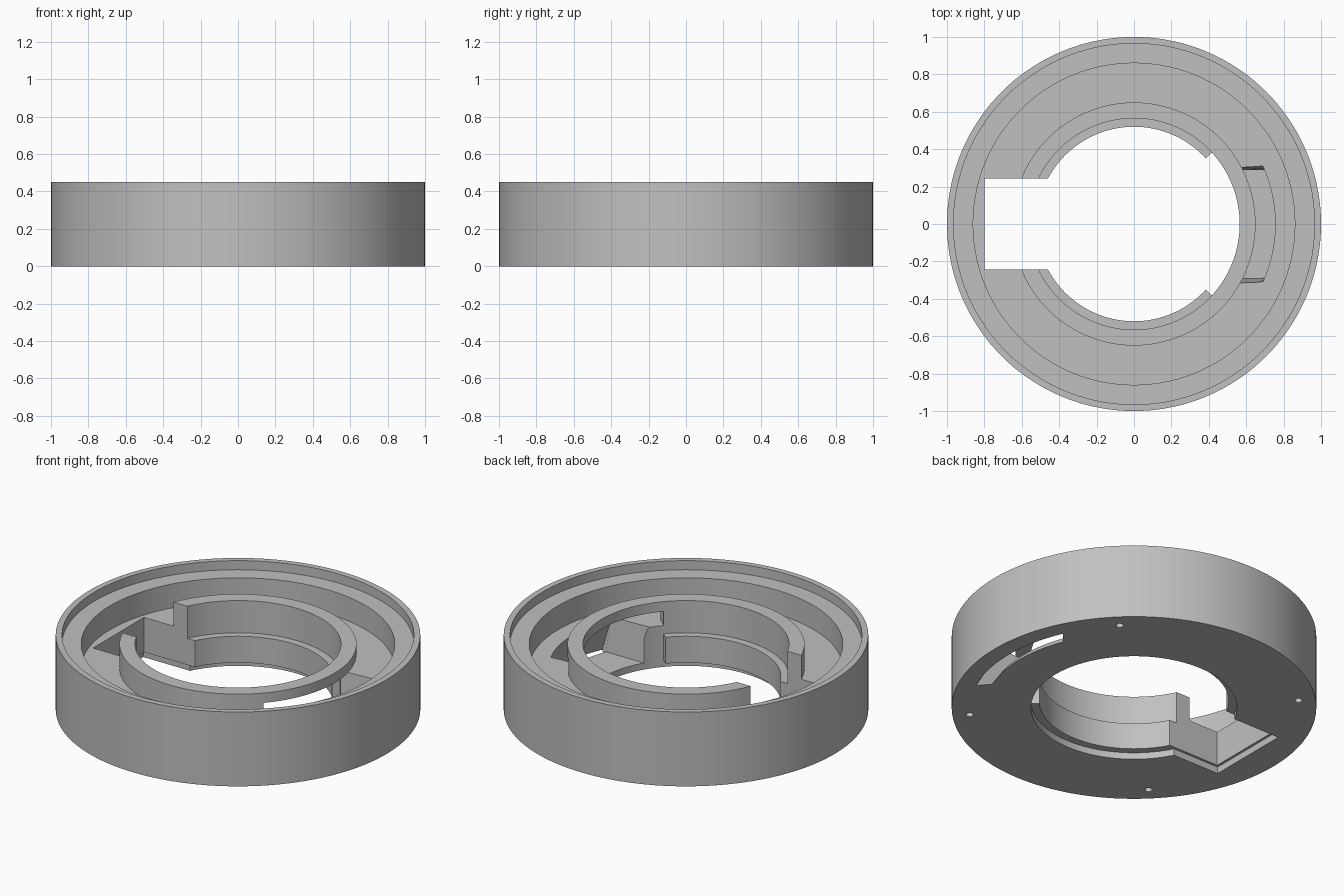
import bpy, bmesh, math

if "Cube" in bpy.data.objects:
    bpy.data.objects.remove(bpy.data.objects["Cube"])

grey = bpy.data.materials.new("grey_plastic")
grey.diffuse_color = (0.53, 0.53, 0.53, 1)
grey.use_nodes = True
grey.node_tree.nodes["Principled BSDF"].inputs["Base Color"].default_value = grey.diffuse_color


def make_object(name, bm):
    bmesh.ops.recalc_face_normals(bm, faces=bm.faces)
    mesh = bpy.data.meshes.new(name)
    bm.to_mesh(mesh)
    bm.free()
    ob = bpy.data.objects.new(name, mesh)
    bpy.context.collection.objects.link(ob)
    ob.data.materials.append(grey)
    return ob


def sweep(name, sections, closed):
    """Skin a list of equal-sized point loops; cap the ends when open."""
    bm = bmesh.new()
    rows = [[bm.verts.new(p) for p in s] for s in sections]
    n = len(rows[0])
    pairs = list(zip(rows, rows[1:])) + ([(rows[-1], rows[0])] if closed else [])
    for a, b in pairs:
        for i in range(n):
            j = (i + 1) % n
            bm.faces.new((a[i], a[j], b[j], b[i]))
    if not closed:
        bm.faces.new(rows[0])
        bm.faces.new(rows[-1])
    return make_object(name, bm)


def arc(name, profile, start, end, steps, closed=False):
    angles = [math.radians(start + (end - start) * i / steps)
              for i in range(steps if closed else steps + 1)]
    return sweep(name, [[(r * math.cos(a), r * math.sin(a), z) for r, z in profile]
                        for a in angles], closed)


def box(name, x0, x1, y, z0, z1):
    loop = [(-y, z0), (y, z0), (y, z1), (-y, z1)]
    return sweep(name, [[(x, py, z) for py, z in loop] for x in (x0, x1)], False)


# Stepped ring body: outer rim, ledge, floor, inner collar and lip
housing = arc("housing", [
    (0.565, 0), (1, 0), (1, 0.45), (0.965, 0.45), (0.965, 0.395), (0.86, 0.395),
    (0.86, 0.25), (0.65, 0.25), (0.65, 0.395), (0.565, 0.395), (0.565, 0.2),
    (0.52, 0.2), (0.52, 0.04), (0.565, 0.04)], 0, 360, 144, closed=True)

cutters = []

# Rectangular notch on the left, with a slightly wider step underneath
cutters.append(box("notch_cutter", -0.8, -0.3, 0.243, -0.2, 0.6))
cutters.append(box("notch_step_cutter", -0.815, -0.3, 0.258, -0.2, 0.04))

# Window under the collar on the right, also clearing the lip
cutters.append(arc("window_cutter", [
    (0.3, -0.1), (0.565, -0.1), (0.565, 0.25), (0.655, 0.25), (0.655, 0.335),
    (0.3, 0.335)], -42.5, 42.5, 34))

# Pocket behind the window, with a slanted slot leaving through the underside
pocket = [(0.5, 0.04, 0.29), (0.793, 0.04, 0.29), (0.82, 0, 0.31), (0.834, -0.02, 0.31),
          (0.912, -0.02, 0.37), (0.9, 0, 0.37), (0.767, 0.23, 0.29),
          (0.755, 0.25, 0.31), (0.755, 0.30, 0.31), (0.5, 0.30, 0.31), (0.5, 0.23, 0.29)]
steps = 20
cutters.append(sweep("pocket_cutter", [
    [(math.sqrt(r * r - (t * w) ** 2), t * w, z) for r, z, w in pocket]
    for t in (2 * i / steps - 1 for i in range(steps + 1))], False))

# Four screw holes in the underside
for k in range(4):
    a = math.radians(45 + 90 * k)
    cx, cy = 0.905 * math.cos(a), 0.905 * math.sin(a)
    ring = [(cx + 0.021 * math.cos(math.tau * i / 16),
             cy + 0.021 * math.sin(math.tau * i / 16)) for i in range(16)]
    cutters.append(sweep("screw_hole_cutter", [[(x, y, z) for x, y in ring]
                                               for z in (-0.1, 0.15)], False))

# Apply the cuts and drop the helpers
bpy.context.view_layer.objects.active = housing
housing.select_set(True)
for cutter in cutters:
    cutter.hide_render = True
    mod = housing.modifiers.new("cut", 'BOOLEAN')
    mod.operation = 'DIFFERENCE'
    mod.solver = 'EXACT'
    mod.object = cutter
    bpy.ops.object.modifier_apply(modifier=mod.name)
    bpy.data.objects.remove(cutter)

bpy.ops.object.shade_smooth_by_angle(angle=math.radians(20))
